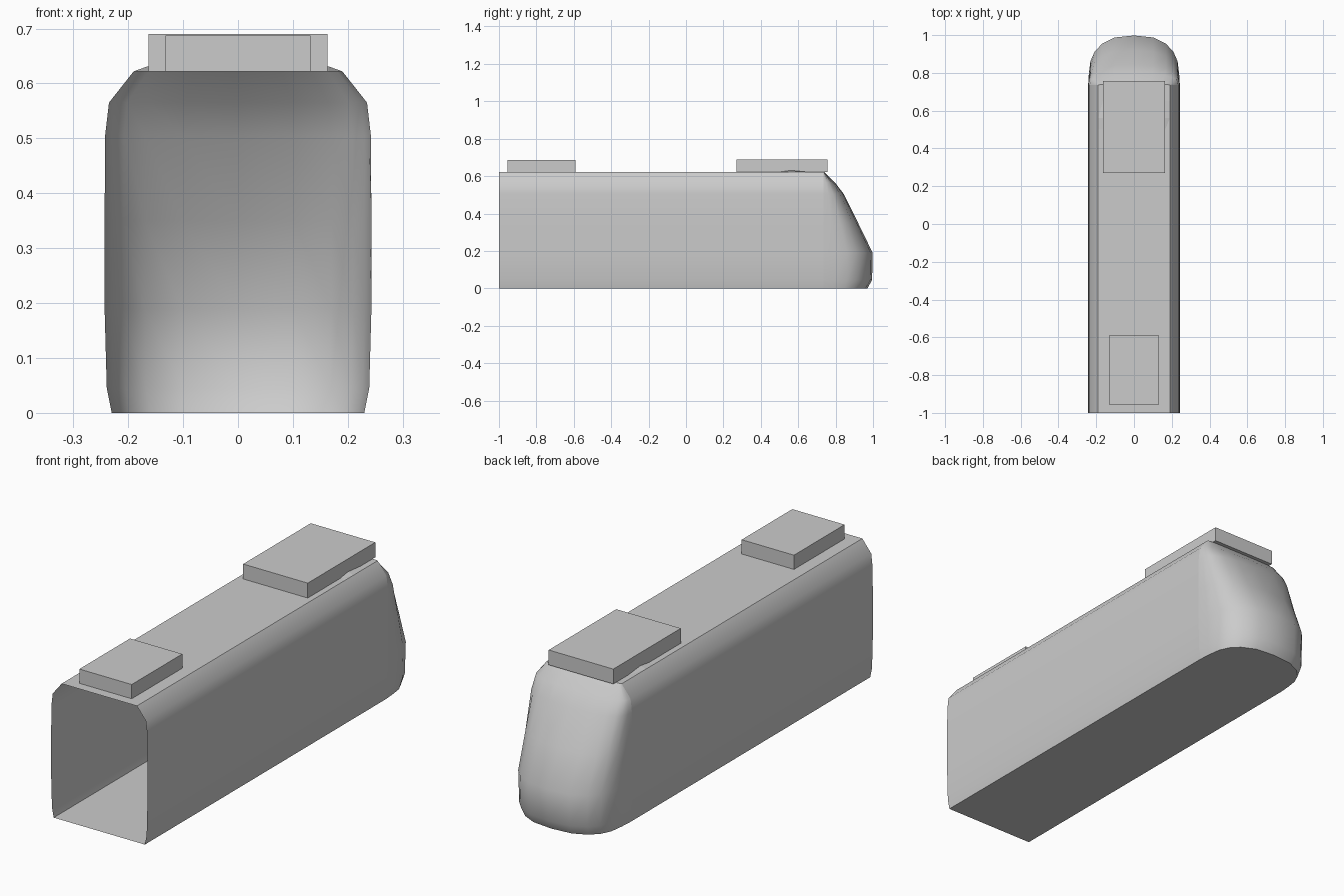
import bpy
import bmesh
from math import radians

cube = bpy.data.objects.get("Cube")
if cube:
    bpy.data.objects.remove(cube, do_unlink=True)

grey = bpy.data.materials.new("light_grey")
grey.use_nodes = True
grey.diffuse_color = (0.6, 0.6, 0.6, 1)
grey.node_tree.nodes["Principled BSDF"].inputs["Base Color"].default_value = (0.6, 0.6, 0.6, 1)

FRONT, SEAM, ROOF = -1.0, 0.735, 0.622
# Levels of the shell: height, half width, furthest y of the rounded end
LEVELS = [(0, 0.23, 0.97), (0.045, 0.239, 0.995), (0.19, 0.243, 0.998),
          (0.35, 0.243, 0.92), (0.505, 0.242, 0.843), (0.565, 0.235, 0.797),
          (ROOF, 0.19, 0.74)]
# Half outline of the rounded end in plan: width and depth fractions
PLAN = [(1, 0), (0.985, 0.22), (0.95, 0.48), (0.86, 0.67), (0.7, 0.83),
        (0.42, 0.96), (0, 1)]


def finish(name, bm, smooth=True):
    bmesh.ops.recalc_face_normals(bm, faces=bm.faces)
    mesh = bpy.data.meshes.new(name)
    bm.to_mesh(mesh)
    bm.free()
    mesh.materials.append(grey)
    obj = bpy.data.objects.new(name, mesh)
    bpy.context.collection.objects.link(obj)
    if smooth:
        bpy.ops.object.select_all(action="DESELECT")
        obj.select_set(True)
        bpy.context.view_layer.objects.active = obj
        bpy.ops.object.shade_smooth_by_angle(angle=radians(42))
    return obj


def loft(bm, rings, closed):
    rows = [[bm.verts.new(p) for p in ring] for ring in rings]
    count = len(rows[0])
    for a, b in zip(rows, rows[1:]):
        for i in range(count if closed else count - 1):
            j = (i + 1) % count
            bm.faces.new((a[i], a[j], b[j], b[i]))
    return rows


def box(name, half_width, y0, y1, top):
    bm = bmesh.new()
    outline = [(-half_width, y0), (half_width, y0), (half_width, y1), (-half_width, y1)]
    rows = loft(bm, [[(x, y, z) for x, y in outline] for z in (ROOF, top)], True)
    for row in rows:
        bm.faces.new(row)
    return finish(name, bm, smooth=False)


# Long hollow body, open at the front
section = [(w, z) for z, w, _ in LEVELS]
section += [(-x, z) for x, z in reversed(section)]
bm = bmesh.new()
loft(bm, [[(x, y, z) for x, z in section] for y in (FRONT, SEAM)], True)
body = finish("body_shell", bm)
# Keep the outside of the open shell facing outward
if body.data.polygons[0].normal.x < 0:
    body.data.flip_normals()

# Sloping rounded end, closed below and open to the body
outline = PLAN + [(-x, d) for x, d in reversed(PLAN[:-1])]
bm = bmesh.new()
rows = loft(bm, [[(w * x, SEAM + (end - SEAM) * d, z) for x, d in outline]
                 for z, w, end in LEVELS], False)
bm.faces.new(rows[0])
bm.faces.new(rows[-1])
finish("rounded_end", bm)

# Low fairing beneath the larger roof unit
bm = bmesh.new()
loft(bm, [[(x, y, z) for x, z in ((-0.19, ROOF), (-0.165, ROOF + h),
                                  (0.165, ROOF + h), (0.19, ROOF))]
          for y, h in ((0.5, 0), (0.56, 0.009), (0.65, 0))], False)
finish("roof_fairing", bm, smooth=False)

# Roof units
box("front_roof_unit", 0.132, -0.955, -0.59, 0.687)
box("rear_roof_unit", 0.163, 0.27, 0.757, 0.69)
